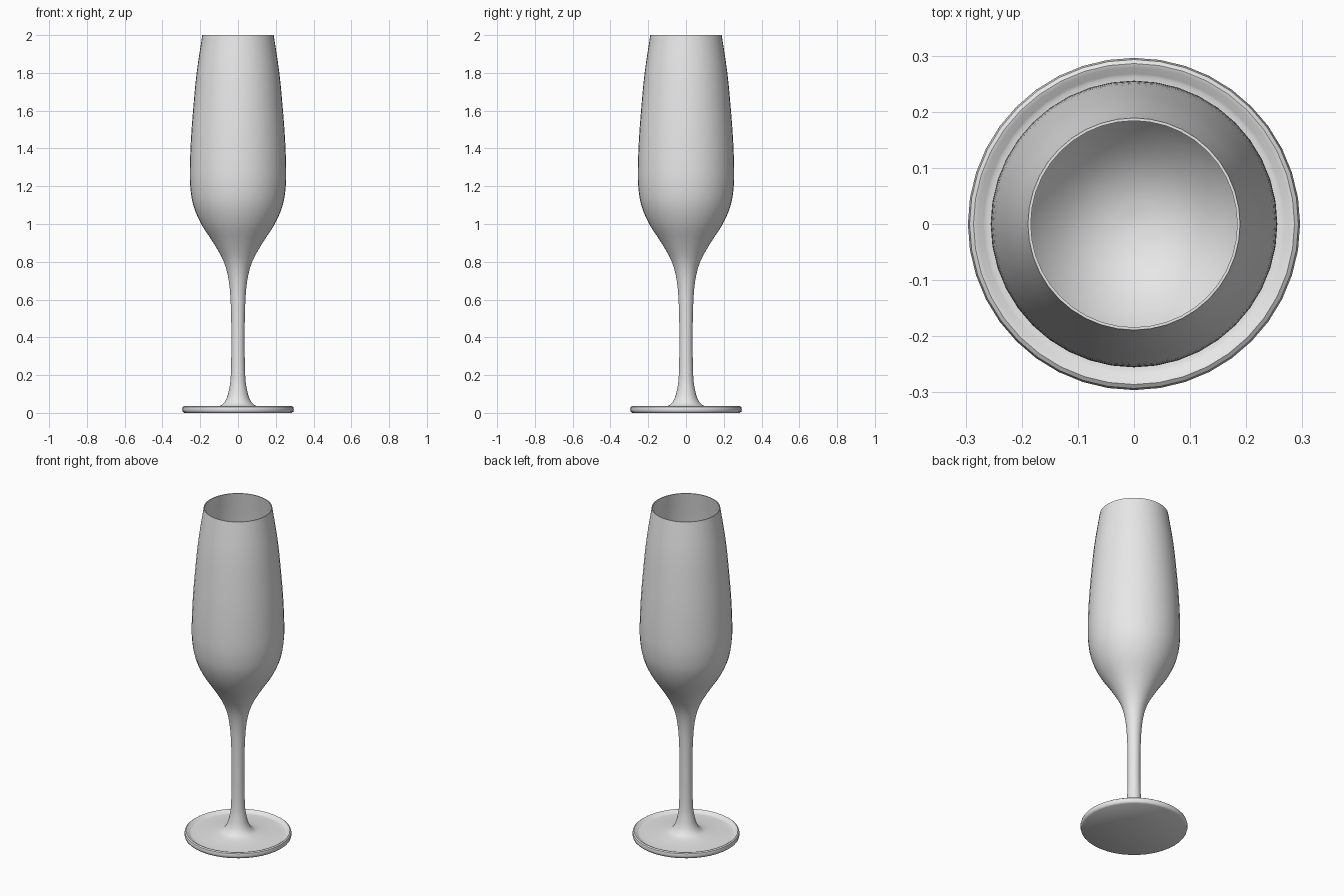
import bpy
import bmesh
import math
from mathutils import Vector

SIDES = 40

cube = bpy.data.objects.get("Cube")
if cube:
    bpy.data.objects.remove(cube, do_unlink=True)


def make_material(name, color):
    mat = bpy.data.materials.new(name)
    mat.use_nodes = True
    mat.diffuse_color = color
    mat.node_tree.nodes["Principled BSDF"].inputs["Base Color"].default_value = color
    return mat


def smooth_path(points, steps=3):
    """Catmull-Rom curve through (radius, height) points."""
    p = [Vector(q) for q in points]
    p = [2 * p[0] - p[1]] + p + [2 * p[-1] - p[-2]]
    path = []
    for a, b, c, d in zip(p, p[1:], p[2:], p[3:]):
        for i in range(steps):
            t = i / steps
            path.append(0.5 * (2 * b + (c - a) * t + (2 * a - 5 * b + 4 * c - d) * t**2
                               + (3 * b - a - 3 * c + d) * t**3))
    return path + [p[-2]]


def lathe(name, profile, mat):
    bm = bmesh.new()
    verts = [bm.verts.new((max(r, 0), 0, z)) for r, z in profile]
    edges = [bm.edges.new(pair) for pair in zip(verts, verts[1:])]
    bmesh.ops.spin(bm, geom=verts + edges, axis=(0, 0, 1), cent=(0, 0, 0),
                   angle=math.tau, steps=SIDES, use_duplicate=False)
    bmesh.ops.remove_doubles(bm, verts=bm.verts, dist=0.0002)
    bmesh.ops.recalc_face_normals(bm, faces=bm.faces)
    mesh = bpy.data.meshes.new(name)
    bm.to_mesh(mesh)
    bm.free()
    obj = bpy.data.objects.new(name, mesh)
    bpy.context.collection.objects.link(obj)
    mesh.materials.append(mat)
    bpy.ops.object.select_all(action="DESELECT")
    obj.select_set(True)
    bpy.context.view_layer.objects.active = obj
    bpy.ops.object.shade_smooth_by_angle(angle=math.radians(40))
    return obj


# Flat underside and rounded foot edge
base = [(0, 0), (0.285, 0)]
edge = [(0.293, 0.006), (0.296, 0.018), (0.293, 0.031), (0.286, 0.036), (0.279, 0.034)]

# Shallow dish of the foot, stem and outside of the bowl
outside = [(0.268, 0.024), (0.25, 0.021), (0.18, 0.024), (0.12, 0.031), (0.085, 0.043),
           (0.061, 0.075), (0.046, 0.13), (0.038, 0.2), (0.035, 0.38), (0.038, 0.57),
           (0.049, 0.7), (0.075, 0.8), (0.13, 0.9), (0.195, 1.0), (0.237, 1.1),
           (0.253, 1.2), (0.255, 1.3), (0.249, 1.45), (0.238, 1.6), (0.219, 1.8),
           (0.189, 2)]

# Inside of the bowl, from the lip down to the rounded bottom
inside = [(0.184, 2), (0.213, 1.8), (0.232, 1.6), (0.243, 1.45), (0.249, 1.3),
          (0.246, 1.2), (0.229, 1.1), (0.182, 1.005), (0.12, 0.935), (0.06, 0.901),
          (0, 0.89)]

glass = make_material("pale_grey_glass", (0.8, 0.8, 0.8, 1))
lathe("flute_glass", base + edge + smooth_path(outside) + smooth_path(inside), glass)
